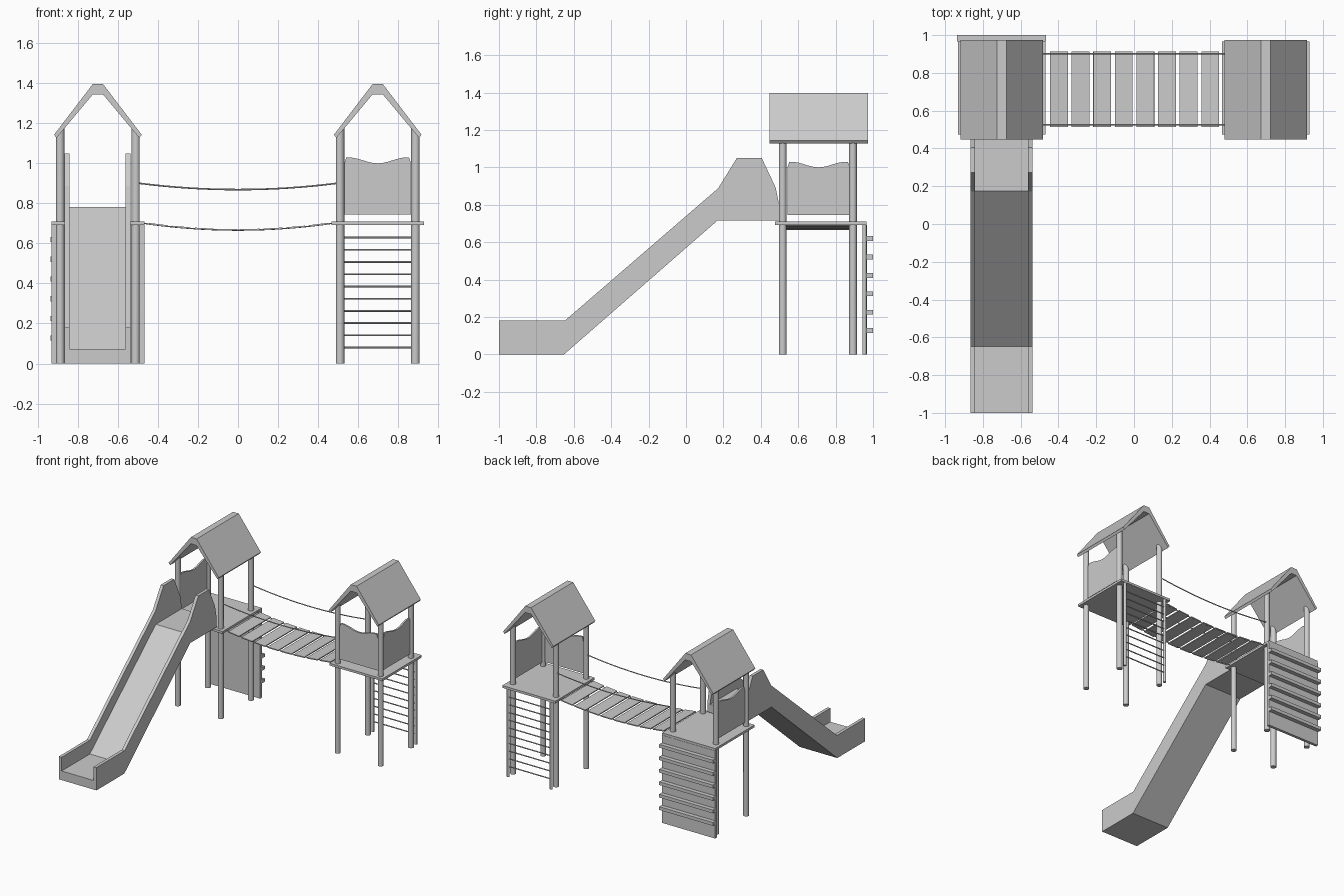
import bpy, bmesh, math
from mathutils import Vector

if "Cube" in bpy.data.objects:
    bpy.data.objects.remove(bpy.data.objects["Cube"])

def finish(name, bm, smooth=False):
    bmesh.ops.recalc_face_normals(bm, faces=bm.faces)
    me = bpy.data.meshes.new(name)
    bm.to_mesh(me)
    bm.free()
    ob = bpy.data.objects.new(name, me)
    bpy.context.collection.objects.link(ob)
    if smooth:
        bpy.context.view_layer.objects.active = ob
        ob.select_set(True)
        bpy.ops.object.shade_smooth_by_angle(angle=math.radians(40))
        ob.select_set(False)
    return ob

def box(name, x0, x1, y0, y1, z0, z1, tilt=0):
    bm = bmesh.new()
    bmesh.ops.create_cube(bm, size=1)
    bmesh.ops.scale(bm, vec=(x1 - x0, y1 - y0, z1 - z0), verts=bm.verts)
    ob = finish(name, bm)
    ob.location = ((x0 + x1) / 2, (y0 + y1) / 2, (z0 + z1) / 2)
    ob.rotation_euler.y = tilt
    return ob

def prism(name, pts, axis, a, b):
    """Extrude a profile from a to b: axis 'x' takes (y, z), axis 'y' takes (x, z)."""
    bm = bmesh.new()
    place = (lambda p: (a, p[0], p[1])) if axis == 'x' else (lambda p: (p[0], a, p[1]))
    face = bm.faces.new([bm.verts.new(place(p)) for p in pts])
    ext = bmesh.ops.extrude_face_region(bm, geom=[face])
    move = Vector((b - a, 0, 0) if axis == 'x' else (0, b - a, 0))
    bmesh.ops.translate(bm, vec=move, verts=[g for g in ext['geom'] if isinstance(g, bmesh.types.BMVert)])
    return finish(name, bm)

def tube(name, pts, r, sides=8):
    cu = bpy.data.curves.new(name, 'CURVE')
    cu.dimensions = '3D'
    cu.bevel_depth = r
    cu.bevel_resolution = max(0, sides // 2 - 2)
    cu.use_fill_caps = True
    sp = cu.splines.new('POLY')
    sp.points.add(len(pts) - 1)
    for p, co in zip(sp.points, pts):
        p.co = (*co, 1)
    ob = bpy.data.objects.new(name, cu)
    bpy.context.collection.objects.link(ob)
    return ob

POST = 0.188           # post offset from tower centre in x
Y0, Y1 = 0.517, 0.893  # front and back post rows

def post(name, cx, side, y):
    bm = bmesh.new()
    bmesh.ops.create_cone(bm, cap_ends=True, segments=20, radius1=0.021, radius2=0.021, depth=1)
    for v in bm.verts:
        top = v.co.z > 0
        v.co.x += cx + side * POST
        v.co.y += y
        # the top is cut to the slope of the roof
        v.co.z = 1.35 - (abs(v.co.x - cx) - 0.025) * 1.19 if top else 0
    finish(name, bm, True)

def railing(name, axis, lo, hi, at):
    # panel with a wavy top edge and rounded corners
    pts = [(lo, 0.745), (hi, 0.745), (hi, 1.0)]
    for i in range(13):
        u = 1 - 2 * (i + 0.4) / 12.8
        z = 1.015 - 0.015 * math.cos(math.pi * u / 0.88)
        pts.append(((lo + hi) / 2 + u * (hi - lo) / 2, z))
    pts.append((lo, 1.0))
    prism(name, pts, axis, at - 0.007, at + 0.007)

# towers: deck, posts, roof
for label, cx in (("left", -0.7), ("right", 0.698)):
    box(label + "_deck", cx - 0.232, cx + 0.232, 0.475, 0.965, 0.692, 0.71)
    for side in (-1, 1):
        for row, y in (("front", Y0), ("back", Y1)):
            post(f"{label}_tower_{row}_post_{side}", cx, side, y)
    half = [(0.025, 1.397), (0.219, 1.143), (0.207, 1.127), (0.025, 1.345)]
    roof = [(cx + x, z) for x, z in half] + [(cx - x, z) for x, z in reversed(half)]
    prism(label + "_roof", roof, 'y', 0.447, 0.973)

# railings
railing("right_front_railing", 'y', 0.531, 0.865, Y0)
railing("right_side_railing", 'x', 0.542, 0.876, 0.698 + POST)
railing("left_side_railing", 'x', 0.542, 0.876, -0.7 - POST)

# ladder on the back of the right tower
for side in (-1, 1):
    x = 0.698 + side * POST
    tube(f"ladder_rail_{side}", [(x, 0.954, 0), (x, 0.954, 0.695)], 0.011, 12)
for i in range(10):
    z = 0.08 + 0.061 * i
    tube(f"ladder_rung_{i}", [(0.51, 0.954, z), (0.886, 0.954, z)], 0.0045)

# climbing wall with battens on the back of the left tower
box("climbing_wall", -0.932, -0.468, 0.945, 0.967, 0, 0.692)
for i in range(6):
    z = 0.127 + 0.0985 * i
    box(f"climbing_batten_{i}", -0.936, -0.466, 0.967, 1.0, z - 0.013, z + 0.013)

# hanging bridge
def sag(x, low, high, half):
    return low + (high - low) * (x / half) ** 2

for i in range(8):
    x = 0.003 + (i - 3.5) * 0.1145
    z = sag(x, 0.668, 0.702, 0.47)
    tilt = -math.atan(2 * 0.034 * x / 0.47 ** 2)
    box(f"bridge_plank_{i}", x - 0.047, x + 0.047, 0.513, 0.912, z - 0.004, z + 0.004, tilt)
for name, y in (("front", 0.525), ("back", 0.902)):
    xs = [-0.5 + i / 16 for i in range(17)]
    tube(name + "_hand_rope", [(x, y, sag(x, 0.869, 0.9, 0.49)) for x in xs], 0.004)
    tube(name + "_deck_rope", [(x * 0.96, y, sag(x * 0.96, 0.666, 0.7, 0.47)) for x in xs], 0.003)

# slide: two side walls and the bed between them
under = [(-1, 0), (-0.652, 0), (0.17, 0.717), (0.5, 0.717)]
wall = under + [(0.5, 0.79), (0.48, 0.89), (0.405, 1.05), (0.272, 1.05),
                (0.172, 0.888), (-0.648, 0.18), (-1, 0.18)]
bed = under + [(0.5, 0.782), (0.175, 0.782), (-0.648, 0.072), (-1, 0.072)]
prism("slide_left_wall", wall, 'x', -0.866, -0.841)
prism("slide_right_wall", wall, 'x', -0.562, -0.537)
prism("slide_bed", bed, 'x', -0.841, -0.562)
